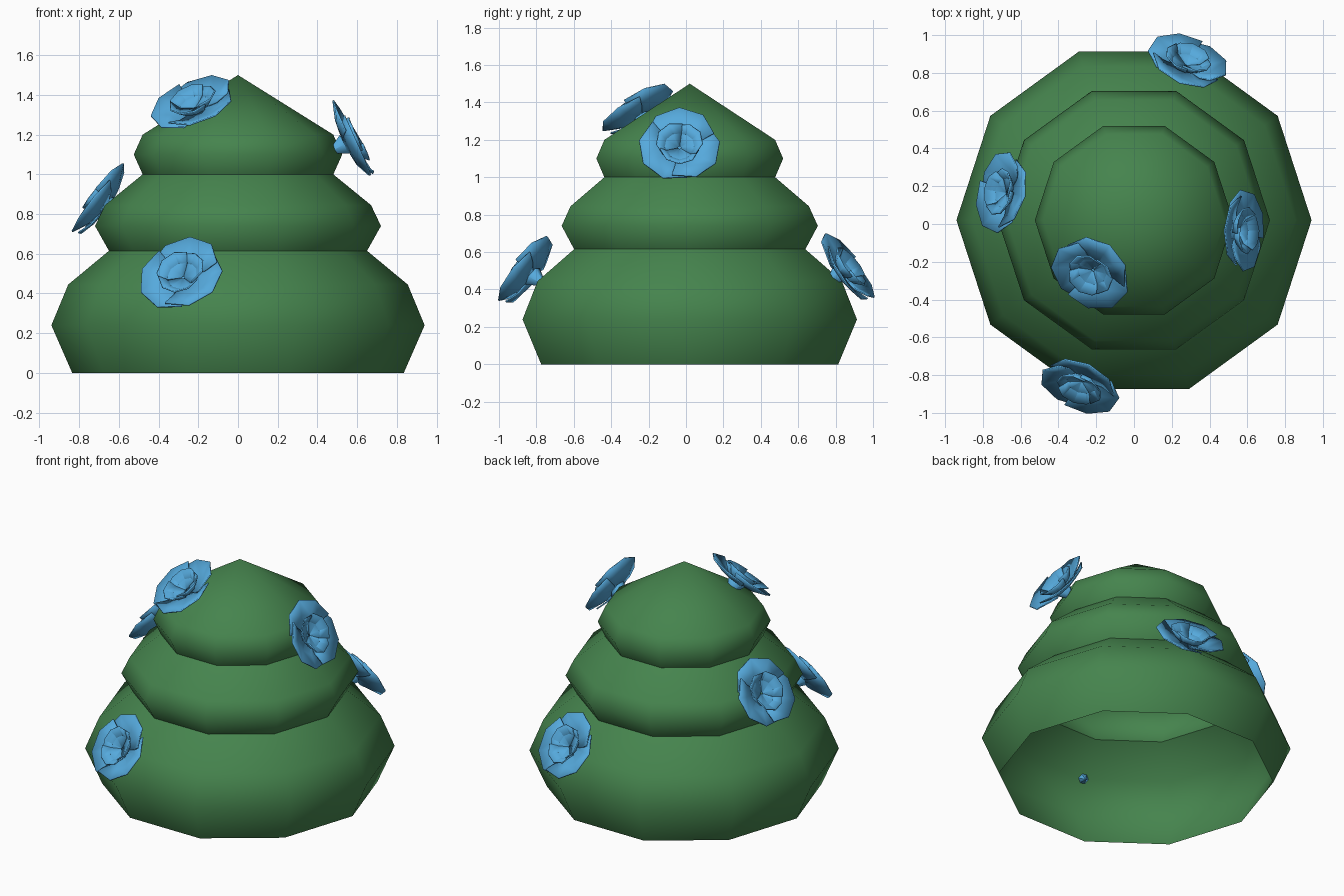
import bpy, bmesh
from math import sin, cos, pi, radians
from mathutils import Vector

cube = bpy.data.objects.get("Cube")
if cube:
    bpy.data.objects.remove(cube, do_unlink=True)


def make_material(name, color):
    mat = bpy.data.materials.new(name)
    mat.use_nodes = True
    mat.diffuse_color = color
    mat.node_tree.nodes["Principled BSDF"].inputs["Base Color"].default_value = color
    return mat


green = make_material("leaf green", (0.06, 0.23, 0.075, 1))
blue = make_material("petal blue", (0.092, 0.40, 0.72, 1))


def finish(name, bm, mat, angle):
    mesh = bpy.data.meshes.new(name)
    bm.to_mesh(mesh)
    bm.free()
    mesh.materials.append(mat)
    obj = bpy.data.objects.new(name, mesh)
    bpy.context.collection.objects.link(obj)
    bpy.ops.object.select_all(action='DESELECT')
    obj.select_set(True)
    bpy.context.view_layer.objects.active = obj
    bpy.ops.object.shade_smooth_by_angle(angle=radians(angle))
    return obj


def lathe(name, profile, sides=10):
    """Open-bottomed shell turned from (radius, height) points."""
    bm = bmesh.new()
    rings = []
    for r, z in profile:
        if r == 0:
            rings.append([bm.verts.new((0, 0, z))] * sides)
        else:
            rings.append([bm.verts.new((r * cos(2 * pi * i / sides),
                                        r * sin(2 * pi * i / sides), z))
                          for i in range(sides)])
    for low, high in zip(rings, rings[1:]):
        for i in range(sides):
            j = (i + 1) % sides
            corners = [low[i], low[j], high[j], high[i]]
            bm.faces.new(list(dict.fromkeys(corners)))
    obj = finish(name, bm, green, 65)
    obj.location.y = 0.02
    return obj


# Bush: three stacked tiers
lathe("bottom_tier", [(0.835, 0), (0.94, 0.24), (0.855, 0.445), (0.65, 0.615)])
lathe("middle_tier", [(0.65, 0.615), (0.72, 0.74), (0.67, 0.845), (0.48, 1.0)])
lathe("top_tier", [(0.48, 1.0), (0.525, 1.1), (0.48, 1.2), (0, 1.5)])


def add_petal(bm, heading, rows, spread, droop):
    """Cupped petal: rows of (radius, height), rounded off at its sides."""
    steps = 5
    grid = []
    for k, (r, h) in enumerate(rows):
        row = []
        for s in range(steps):
            t = s / (steps - 1) * 2 - 1
            a = heading + t * spread
            rr = r * (1 - 0.13 * t * t * k / (len(rows) - 1))
            hh = h - droop * t * k / (len(rows) - 1)
            row.append(bm.verts.new((rr * cos(a), rr * sin(a), hh)))
        grid.append(row)
    for low, high in zip(grid, grid[1:]):
        for s in range(steps - 1):
            bm.faces.new((low[s], low[s + 1], high[s + 1], high[s]))


def make_flower(name, location, normal):
    bm = bmesh.new()
    for i in range(3):
        turn = pi / 2 + i * 2 * pi / 3
        # Wide outer petals, then the cupped inner ones
        add_petal(bm, turn, [(0.02, 0.0), (0.13, 0.015), (0.225, 0.05)],
                  radians(72), 0.015)
        add_petal(bm, turn + pi / 3, [(0.01, 0.012), (0.085, 0.03), (0.13, 0.075)],
                  radians(68), 0.008)
    # Pointed base that plugs into the bush
    tip = bm.verts.new((0, 0, -0.1))
    ring = [bm.verts.new((0.06 * cos(i * pi / 3), 0.06 * sin(i * pi / 3), 0))
            for i in range(6)]
    for i in range(6):
        bm.faces.new((tip, ring[(i + 1) % 6], ring[i]))
    obj = finish(name, bm, blue, 25)
    obj.location = location
    obj.rotation_euler = Vector(normal).to_track_quat('Z', 'Y').to_euler()
    thick = obj.modifiers.new("petal thickness", 'SOLIDIFY')
    thick.thickness = 0.008
    return obj


# Flowers scattered over the tiers
make_flower("front_flower", (-0.27, -0.82, 0.47), (-0.3, -0.75, 0.55))
make_flower("top_flower", (-0.21, -0.235, 1.32), (-0.33, -0.5, 0.79))
make_flower("left_flower", (0.535, -0.035, 1.15), (0.88, 0, 0.46))
make_flower("right_flower", (-0.66, 0.16, 0.84), (-0.8, 0.15, 0.56))
make_flower("back_flower", (0.27, 0.825, 0.485), (0.27, 0.78, 0.57))
